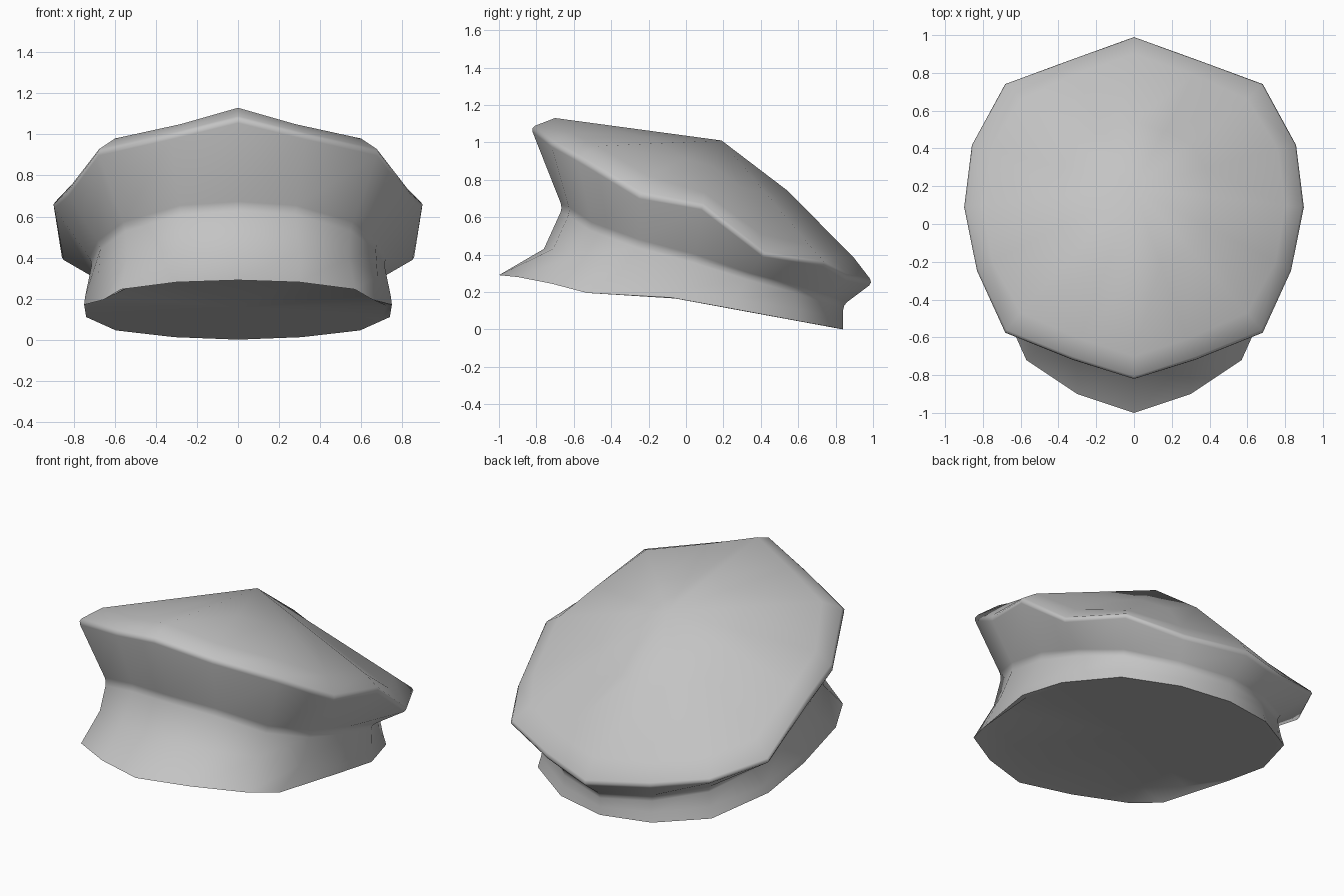
import bpy, bmesh, math
from mathutils import Vector

if "Cube" in bpy.data.objects:
    bpy.data.objects.remove(bpy.data.objects["Cube"])

grey = bpy.data.materials.new("plain grey")
grey.diffuse_color = (0.55, 0.55, 0.55, 1)
grey.use_nodes = True
grey.node_tree.nodes["Principled BSDF"].inputs["Base Color"].default_value = grey.diffuse_color

# Half outlines from front centre round to back centre (x, y, z)
base = [(0, -1, .29), (.3, -.9, .28), (.57, -.72, .245), (.655, -.53, .195), (.75, -.08, .17),
        (.74, .25, .11), (.595, .6, .045), (.31, .78, .012), (0, .84, 0)]
visor_joint = [(0, -.76, .43), (.3, -.71, .43), (.54, -.58, .4), (.68, -.35, .31), (.745, -.06, .21),
               (.725, .27, .16), (.58, .59, .11), (.3, .768, .07), (0, .84, .05)]
band_top = [(0, -.66, .65), (.28, -.62, .63), (.55, -.5, .55), (.67, -.25, .46), (.71, .05, .38),
            (.68, .33, .29), (.56, .58, .22), (.3, .755, .16), (0, .84, .13)]
rim = [(0, -.83, 1.08), (.33, -.725, 1.0), (.69, -.58, .92), (.84, -.25, .72), (.91, .09, .66),
       (.87, .42, .4), (.69, .75, .35), (.36, .87, .28), (0, 1, .25)]
shoulder = [(0, -.7, 1.13), (.28, -.61, 1.05), (.6, -.47, .98), (.75, -.2, .82), (.8, .1, .73),
            (.76, .4, .51), (.6, .66, .45), (.32, .79, .39), (0, .9, .38)]
# Middle of the crown, halfway between the shoulder and the centre
centre = Vector((0, .19, 1.01))
inner = [tuple(Vector(p).lerp(centre, .5) + Vector((0, 0, .045 * max(0, i - 7))))
         for i, p in enumerate(shoulder)]
# Edge of the head opening, in the sloping plane of the underside
opening = [(x * .97, y * .97, .184 * (.84 - y * .97)) for x, y, z in visor_joint]


def full(half):
    """Mirror a half outline into a closed ring."""
    return half + [(-x, y, z) for x, y, z in half[-2:0:-1]]


def build(name, rings, tip, angle):
    """Skin a stack of rings and close the last one with a fan to tip."""
    bm = bmesh.new()
    loops = [[bm.verts.new(p) for p in full(r)] for r in rings]
    n = len(loops[0])
    for a, b in zip(loops, loops[1:]):
        for i in range(n):
            j = (i + 1) % n
            bm.faces.new((a[i], a[j], b[j], b[i]))
    t = bm.verts.new(tip)
    for i in range(n):
        bm.faces.new((loops[-1][i], loops[-1][(i + 1) % n], t))
    # The underside is skinned inwards, so its faces must look down
    if t.co.z < .5:
        bmesh.ops.reverse_faces(bm, faces=bm.faces[:])
    # Soften the turned edges: top of the band and rim of the crown
    soft = {v for loop in loops[2:4] for v in loop} if len(loops) > 4 else set()
    ring_edges = [bm.edges.get((loop[i], loop[(i + 1) % n]))
                  for loop in loops[2:4] for i in range(n)] if soft else []
    if ring_edges:
        bmesh.ops.bevel(bm, geom=ring_edges, offset=.025, segments=2,
                        profile=.5, affect='EDGES', clamp_overlap=True)
    mesh = bpy.data.meshes.new(name)
    bm.to_mesh(mesh)
    bm.free()
    mesh.materials.append(grey)
    ob = bpy.data.objects.new(name, mesh)
    bpy.context.collection.objects.link(ob)
    bpy.ops.object.select_all(action='DESELECT')
    ob.select_set(True)
    bpy.context.view_layer.objects.active = ob
    bpy.ops.object.shade_smooth_by_angle(angle=math.radians(angle))


# Visor and head band, flaring into the crown with its back-sloping top
build("cap", [base, visor_joint, band_top, rim, shoulder, inner], centre, 60)
# Flat underside of the band and visor
build("underside", [base, opening], (0, 0, .155), 40)
